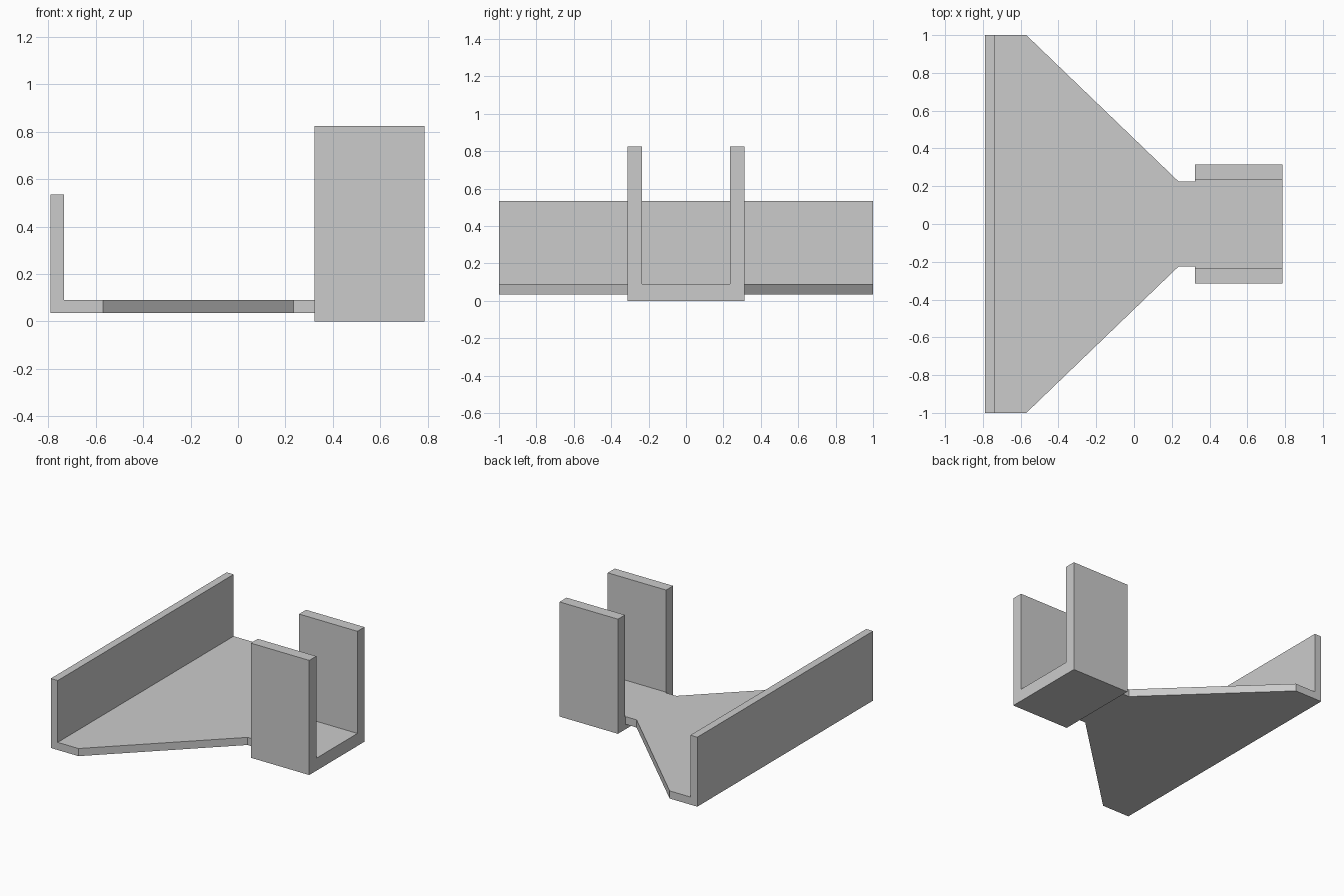
import bpy, bmesh
from mathutils import Vector

cube = bpy.data.objects.get("Cube")
if cube:
    bpy.data.objects.remove(cube, do_unlink=True)

grey = bpy.data.materials.new("light grey")
grey.use_nodes = True
colour = (0.6, 0.6, 0.6, 1)
grey.diffuse_color = colour
grey.node_tree.nodes["Principled BSDF"].inputs["Base Color"].default_value = colour


def prism(name, points, offset):
    """Extrude a closed outline of 3D points along an offset."""
    bm = bmesh.new()
    face = bm.faces.new([bm.verts.new(p) for p in points])
    new = bmesh.ops.extrude_face_region(bm, geom=[face])["geom"]
    verts = [g for g in new if isinstance(g, bmesh.types.BMVert)]
    bmesh.ops.translate(bm, verts=verts, vec=Vector(offset))
    bmesh.ops.recalc_face_normals(bm, faces=bm.faces)
    mesh = bpy.data.meshes.new(name)
    bm.to_mesh(mesh)
    bm.free()
    mesh.materials.append(grey)
    obj = bpy.data.objects.new(name, mesh)
    bpy.context.collection.objects.link(obj)
    return obj


def mirrored(half):
    """Complete a half outline by mirroring it across y = 0."""
    return half + [(x, -y, z) for x, y, z in reversed(half)]


LEFT, RIGHT, SADDLE = -0.79, 0.787, 0.322
UNDER, FLOOR = 0.035, 0.09

# Tapered plate, its neck running into the saddle floor
outline = [(LEFT, 1), (-0.57, 1), (0.235, 0.226), (0.5, 0.226)]
bracket = prism("bracket", mirrored([(x, y, UNDER) for x, y in outline]),
                (0, 0, FLOOR - UNDER))

# Long upright wall
wall = [(LEFT, UNDER), (-0.735, UNDER), (-0.735, 0.535), (LEFT, 0.535)]
back_wall = prism("back_wall", [(x, -1, z) for x, z in wall], (0, 2, 0))

# U-shaped saddle
section = [(0.314, 0), (0.314, 0.825), (0.234, 0.825), (0.234, FLOOR)]
saddle = prism("saddle", mirrored([(SADDLE, y, z) for y, z in section]),
               (RIGHT - SADDLE, 0, 0))

# Fuse the parts into one solid
parts = [back_wall, saddle]
for part in parts:
    mod = bracket.modifiers.new("join " + part.name, "BOOLEAN")
    mod.operation, mod.solver, mod.object = "UNION", "EXACT", part
bpy.context.view_layer.update()
graph = bpy.context.evaluated_depsgraph_get()
fused = bpy.data.meshes.new_from_object(bracket.evaluated_get(graph))
bracket.modifiers.clear()
bracket.data = fused
for part in parts:
    bpy.data.objects.remove(part, do_unlink=True)

# Merge flush faces
bm = bmesh.new()
bm.from_mesh(fused)
bmesh.ops.remove_doubles(bm, verts=bm.verts, dist=0.0001)
bmesh.ops.dissolve_limit(bm, angle_limit=0.01, verts=bm.verts, edges=bm.edges)
bm.to_mesh(fused)
bm.free()
